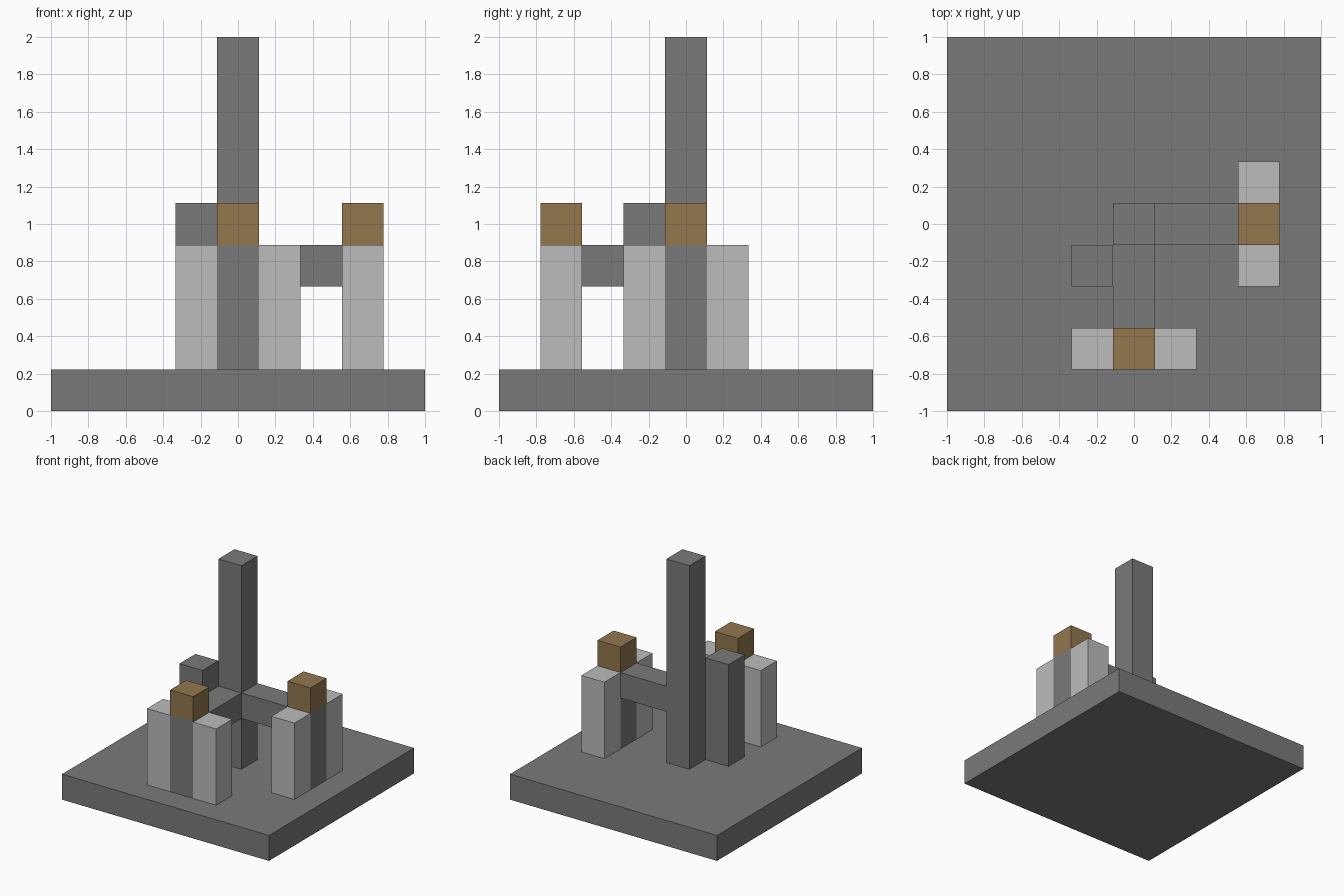
import bpy

cube = bpy.data.objects.get("Cube")
if cube:
    bpy.data.objects.remove(cube, do_unlink=True)

U = 2 / 9  # one block


def material(name, rgb):
    m = bpy.data.materials.new(name)
    m.use_nodes = True
    m.diffuse_color = (*rgb, 1)
    bsdf = next(n for n in m.node_tree.nodes if n.type == 'BSDF_PRINCIPLED')
    bsdf.inputs["Base Color"].default_value = (*rgb, 1)
    return m


stone = material("dark_grey", (0.195, 0.195, 0.195))
pale = material("light_grey", (0.503, 0.503, 0.503))
wood = material("brown", (0.287, 0.184, 0.076))


def block(name, centre, size, mat):
    """Box placed in block units: centre x, y and bottom z; width, depth, height."""
    x, y, z = centre
    bpy.ops.mesh.primitive_cube_add(size=1, location=(x * U, y * U, (z + size[2] / 2) * U))
    ob = bpy.context.object
    ob.name = name
    ob.scale = [s * U for s in size]
    bpy.ops.object.transform_apply(location=False, rotation=False, scale=True)
    ob.data.materials.append(mat)
    return ob


# Base slab and the two standing columns
block("base", (0, 0, 0), (9, 9, 1), stone)
block("main_column", (0, 0, 1), (1, 1, 8), stone)
block("short_column", (-1, -1, 1), (1, 1, 4), stone)

# Two identical piers, each joined to the main column by a beam
for side, (dx, dy) in {"front": (0, -1), "left": (1, 0)}.items():
    ax, ay = abs(dx), abs(dy)
    block(side + "_beam", (1.5 * dx, 1.5 * dy, 3), (1 + ax, 1 + ay, 1), stone)
    block(side + "_pier_core", (3 * dx, 3 * dy, 1), (1, 1, 3), stone)
    block(side + "_pier_cap", (3 * dx, 3 * dy, 4), (1, 1, 1), wood)
    for s, end in ((-1, "a"), (1, "b")):
        block(side + "_pier_post_" + end, (3 * dx + s * ay, 3 * dy + s * ax, 1), (1, 1, 3), pale)
